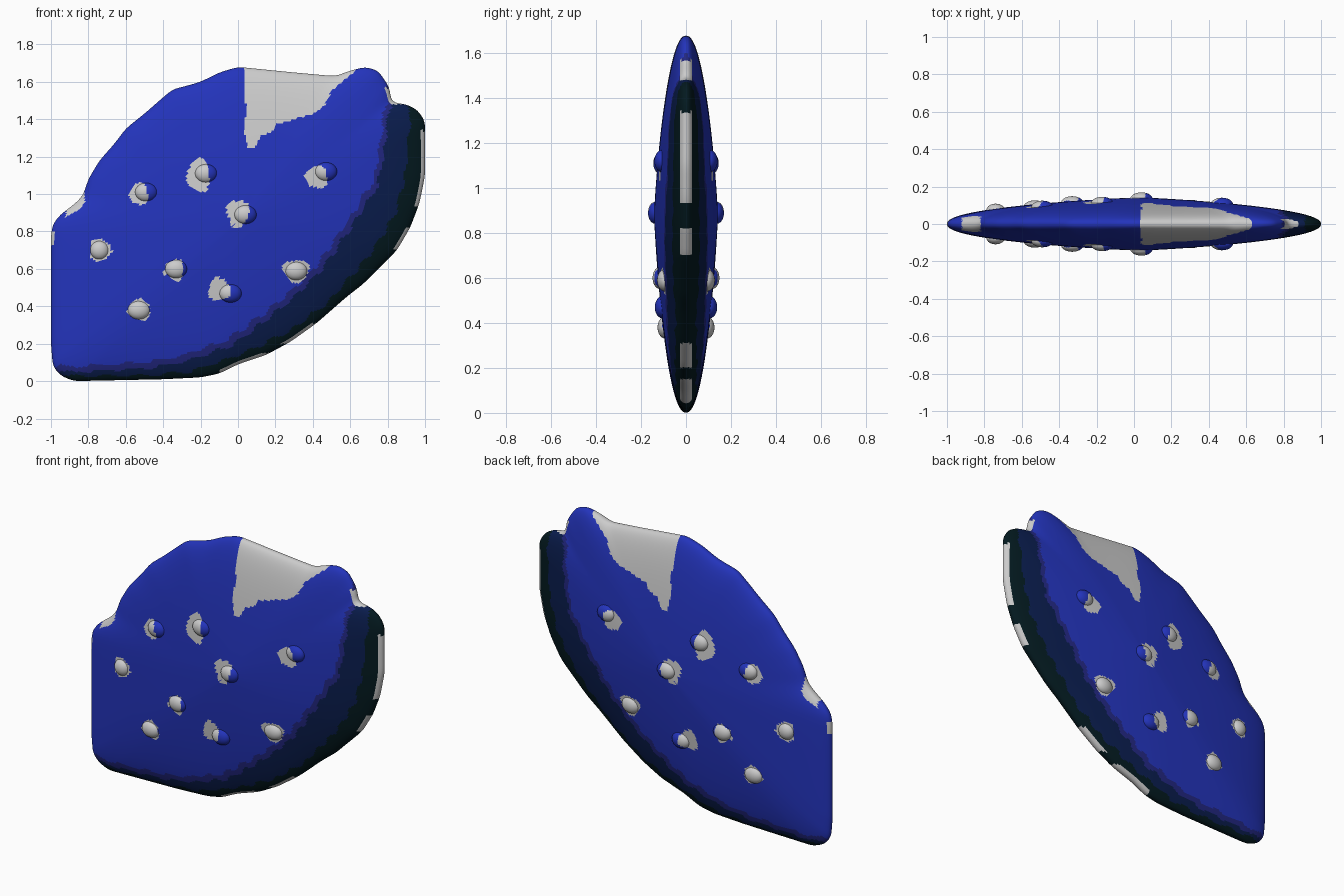
import bpy
import bmesh
from math import sin, atan2, hypot
from mathutils import Vector

default_cube = bpy.data.objects.get("Cube")
if default_cube:
    bpy.data.objects.remove(default_cube, do_unlink=True)

BLUE, VIOLET, NAVY, DARK_GREEN, PALE = range(5)
colours = {
    "bright_blue": (0.017, 0.034, 0.50),
    "violet_blue": (0.016, 0.020, 0.22),
    "navy": (0.003, 0.012, 0.075),
    "dark_green": (0.001, 0.010, 0.014),
    "pale_grey": (0.60, 0.60, 0.60),
}


def make_material(name, rgb):
    material = bpy.data.materials.new(name)
    material.use_nodes = True
    rgba = (*rgb, 1)
    material.diffuse_color = rgba
    shader = next(n for n in material.node_tree.nodes if n.type == "BSDF_PRINCIPLED")
    shader.inputs["Base Color"].default_value = rgba
    shader.inputs["Roughness"].default_value = 0.6
    return material


materials = [make_material(name, rgb) for name, rgb in colours.items()]


def points(*flat):
    """Pairs in hundredths become 2D points."""
    return [Vector((x / 100, z / 100)) for x, z in zip(flat[::2], flat[1::2])]


# Silhouette of the body, seen from the front
outline = points(
    -100, 78, -99, 84, -95, 89, -87, 95, -83, 99, -80, 108, -74, 118, -66, 127,
    -60, 135, -50, 143, -42, 150, -35, 156, -27, 158, -20, 160, -10, 165, 0, 168,
    10, 167, 30, 165, 52, 163, 60, 166, 68, 168, 75, 166, 81, 157, 82, 149,
    90, 148, 96, 145, 100, 139, 100, 110, 97, 95, 92, 82, 85, 70, 75, 60, 67, 52,
    58, 45, 42, 31, 28, 21, 15, 14, 0, 9, -10, 4, -20, 2, -40, 1, -88, 0,
    -95, 3, -99, 8, -100, 20)

# Colour regions: everything up and left of each rind line, and the bitten patches
corner = points(-200, 4, -200, 200, 82, 200)
flesh = points(82, 149, 80, 140, 78, 123, 75, 105, 65, 89, 54, 73, 45, 60,
               28, 43, 9, 28, -4, 19, -26, 11, -47, 7, -85, 5) + corner
inner_rind = points(92, 200, 92, 145, 90, 113, 84, 89, 70, 67, 49, 43, 28, 27,
                    1, 14, -26, 5, -50, 3, -200, 2, -200, 200)
bite = points(3, 180, 3, 153, 5, 145, 3, 137, 5, 125, 9, 125, 12, 131, 18, 133,
              20, 137, 30, 140, 40, 143, 46, 147, 50, 155, 58, 162, 64, 167, 64, 180)
chip = points(-92, 88, -86, 91, -82, 95, -82, 102, -92, 102)

# Bumps: centre, radii, then the centre and radii of the pale patch over them
bumps = [points(*row) for row in (
    (-49, 101, 6, 5, -53, 100, 5, 6),
    (-17, 111, 6, 5, -21, 110, 6, 9),
    (47, 112, 6, 5, 42, 109, 6, 6),
    (4, 89, 6, 5, 0, 90, 6, 7),
    (-74, 70, 5, 5, -74, 70, 6, 6),
    (-33, 60, 6, 5, -34, 59, 5, 6),
    (-4, 47, 6, 5, -10, 49, 6, 6),
    (31, 59, 6, 5, 31, 59, 7, 6),
    (-53, 38, 6, 5, -53, 38, 6, 6),
)]


def inside(p, polygon):
    hit = False
    for a, b in zip(polygon, polygon[1:] + polygon[:1]):
        if (a.y > p.y) != (b.y > p.y):
            if p.x < a.x + (b.x - a.x) * (p.y - a.y) / (b.y - a.y):
                hit = not hit
    return hit


def in_patch(p):
    """Ragged ellipses around the bumps."""
    for _, _, centre, radii in bumps:
        dx, dz = (p.x - centre.x) / radii.x, (p.y - centre.y) / radii.y
        if hypot(dx, dz) < 1 + 0.1 * sin(3 * atan2(dz, dx) + 40 * centre.x):
            return True
    return False


def on_worn_edge(x, y, z):
    """Thin pale streaks along the rim."""
    if x < -0.98:
        return abs(y) < 0.03 and 0.72 < z < 0.8
    spans = ((0.02, 0.15), (0.2, 0.31), (0.7, 0.82), (0.94, 1.34), (1.48, 1.57))
    return x > -0.1 and abs(y) < 0.026 and any(a < z < b for a, b in spans)


def colour_at(co):
    p = Vector((co.x, co.z))
    if in_patch(p) or inside(p, bite) or inside(p, chip) or on_worn_edge(*co):
        return PALE
    ripple = 0.007 * sin(35 * (p.x + p.y))
    p += Vector((ripple, -ripple))
    if inside(p + Vector((0.02, -0.03)), flesh):
        return BLUE
    if inside(p, flesh):
        return VIOLET
    return NAVY if inside(p, inner_rind) else DARK_GREEN


def smooth(loop, passes):
    for _ in range(passes):
        loop = [(loop[i - 1] + loop[i] * 2 + loop[(i + 1) % len(loop)]) / 4
                for i in range(len(loop))]
    return loop


def resample(loop, step):
    result = []
    for a, b in zip(loop, loop[1:] + loop[:1]):
        count = max(1, round((b - a).length / step))
        result += [a.lerp(b, i / count) for i in range(count)]
    return result


def finish(bm, name, paint=colour_at):
    bmesh.ops.recalc_face_normals(bm, faces=bm.faces)
    for face in bm.faces:
        face.smooth = True
        face.material_index = paint(face.calc_center_median())
    mesh = bpy.data.meshes.new(name)
    bm.to_mesh(mesh)
    bm.free()
    for material in materials:
        mesh.materials.append(material)
    obj = bpy.data.objects.new(name, mesh)
    bpy.context.collection.objects.link(obj)
    return obj


# Body: rings sweep from the front pole over the rim to the back pole
centre = Vector((0.03, 0.88))
rim = smooth(resample(outline, 0.018), 3)
soft = smooth(rim, 150)
RINGS = 64
bm = bmesh.new()


def add_ring(k):
    t = 1 - (abs(k) / RINGS) ** 1.5
    y = 0.142 * max(0, 1 - t ** 1.2) ** 0.45 * (1 if k > 0 else -1)
    ring = []
    for inner, outer in zip(soft, rim):
        p = centre.lerp(inner.lerp(outer, t ** 4), t)
        ring.append(bm.verts.new((p.x, y, p.y)))
    return ring


rings = [add_ring(k) for k in range(1 - RINGS, RINGS)]
for low, high in zip(rings, rings[1:]):
    for i in range(len(rim)):
        bm.faces.new((low[i - 1], low[i], high[i], high[i - 1]))
for ring, y in ((rings[0], -0.142), (rings[-1], 0.142)):
    pole = bm.verts.new((centre.x, y, centre.y))
    for i in range(len(rim)):
        bm.faces.new((ring[i - 1], ring[i], pole))
body = finish(bm, "body")


# Bumps: flattened balls half sunk into both sides
def depth_at(p):
    nearest = min(body.data.vertices,
                  key=lambda v: hypot(v.co.x - p.x, v.co.z - p.y))
    return abs(nearest.co.y)


for number, (place, radii, _, _) in enumerate(bumps, 1):
    depth = depth_at(place) - 0.008
    for side, label in ((-1, "front"), (1, "back")):
        bm = bmesh.new()
        bmesh.ops.create_uvsphere(bm, u_segments=28, v_segments=18, radius=1)
        bmesh.ops.scale(bm, vec=(radii.x, 0.036, radii.y), verts=bm.verts)
        bmesh.ops.translate(bm, vec=(place.x, side * depth, place.y), verts=bm.verts)
        finish(bm, f"bump_{label}_{number}",
               lambda co: PALE if in_patch(Vector((co.x, co.z))) else BLUE)
